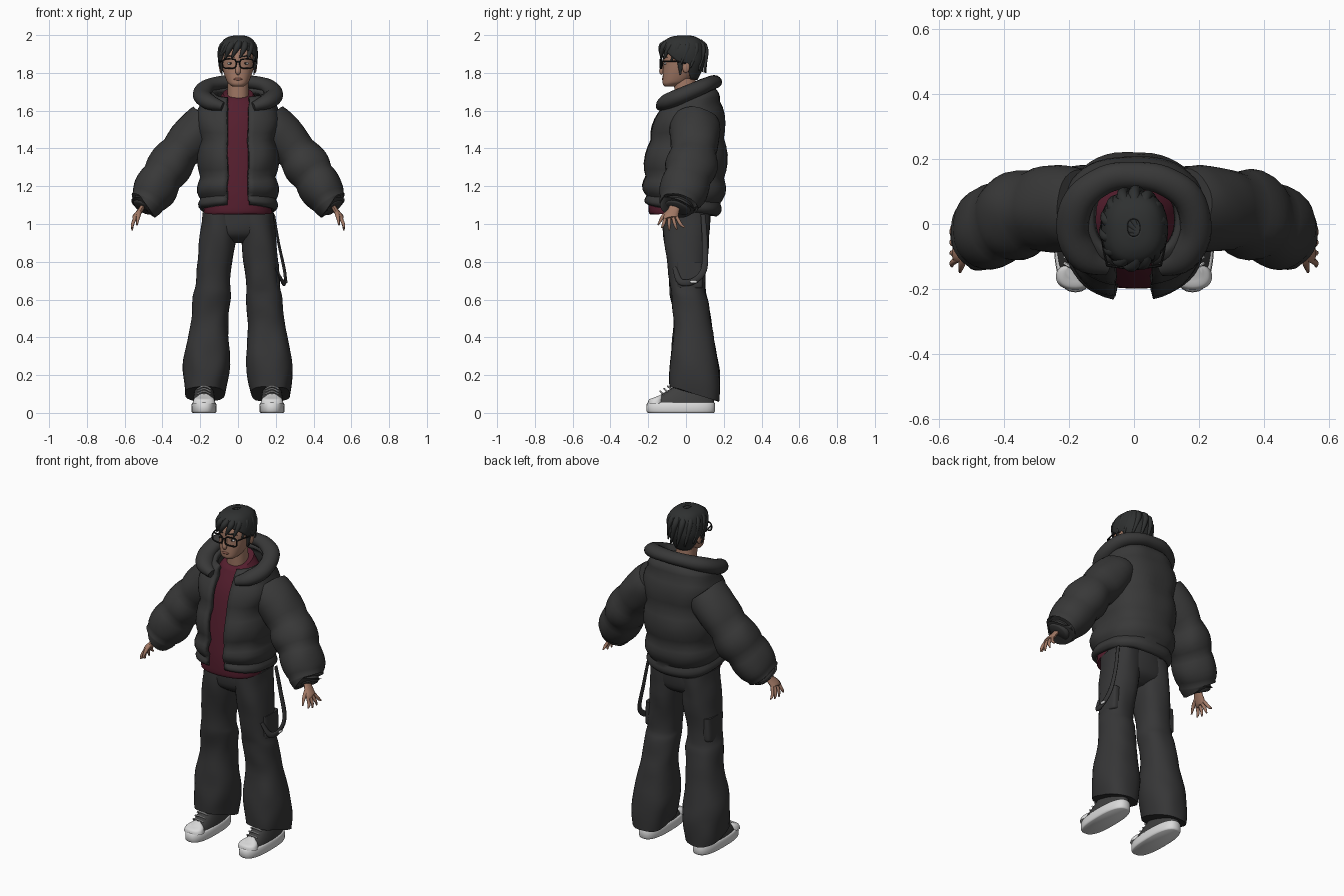
import bpy, bmesh, math
from mathutils import Vector, Matrix, noise

if "Cube" in bpy.data.objects:
    bpy.data.objects.remove(bpy.data.objects["Cube"], do_unlink=True)


def material(name, red, green, blue):
    mat = bpy.data.materials.new(name)
    mat.use_nodes = True
    mat.diffuse_color = (red, green, blue, 1)
    shader = mat.node_tree.nodes["Principled BSDF"]
    shader.inputs["Base Color"].default_value = mat.diffuse_color
    shader.inputs["Roughness"].default_value = .8
    return mat


JACKET = material("charcoal padding", .04, .04, .04)
TROUSERS = material("charcoal cotton", .037, .037, .038)
SHIRT = material("burgundy", .09, .013, .027)
SKIN = material("skin", .36, .19, .13)
HAIR = material("black hair", .028, .03, .03)
WHITE = material("white rubber", .7, .7, .7)
CANVAS = material("dark canvas", .05, .05, .05)
BLACK = material("black frame", .01, .01, .01)
LIPS = material("lips", .27, .11, .08)


def dense(points, steps):
    """Pass a smooth curve through the control tuples."""
    result = []
    last = len(points) - 1
    for i in range(last):
        span = points[max(i - 1, 0)], points[i], points[i + 1], points[min(i + 2, last)]
        for j in range(steps):
            t = j / steps
            result.append([b + t / 2 * (c - a + t * (2 * a - 5 * b + 4 * c - d + t * (3 * (b - c) + d - a)))
                           for a, b, c, d in zip(*span)])
    return result + [list(points[-1])]


def swell(row, steps, puff):
    """Padding bulges between control rings and is stitched down at them."""
    return 1 + puff * math.sin(math.pi * (row % steps) / steps)


def rounded(angle, power):
    """Sine and cosine of a superellipse."""
    return [math.copysign(abs(f) ** (2 / power), f) for f in (math.sin(angle), math.cos(angle))]


def finish(name, bm, mat):
    mesh = bpy.data.meshes.new(name)
    bm.to_mesh(mesh)
    bm.free()
    mesh.materials.append(mat)
    obj = bpy.data.objects.new(name, mesh)
    bpy.context.collection.objects.link(obj)
    bpy.ops.object.select_all(action='DESELECT')
    obj.select_set(True)
    bpy.context.view_layer.objects.active = obj
    bpy.ops.object.shade_smooth_by_angle(angle=math.radians(50))
    return obj


def bridge(name, rows, mat, closed=True, wrinkle=0):
    bm = bmesh.new()
    rows = [[bm.verts.new(p + noise.noise_vector(p * 9) * wrinkle) for p in row] for row in rows]
    count = len(rows[0])
    for low, high in zip(rows, rows[1:]):
        for i in range(count if closed else count - 1):
            j = (i + 1) % count
            bm.faces.new((low[i], low[j], high[j], high[i]))
    if closed:
        bm.faces.new(rows[0][::-1])
        bm.faces.new(rows[-1])
    bmesh.ops.remove_doubles(bm, verts=bm.verts, dist=1e-5)
    return finish(name, bm, mat)


def loft(name, rings, mat, centre=lambda z: 0, power=2.3, count=32, steps=5,
         tilt=(0, 0), opening=None, puff=0, wrinkle=0, thickness=0):
    """Stack rings of height, half width, front y and back y, tilted from first to last."""
    rows = []
    levels = dense(rings, steps)
    for i, (z, width, front, back) in enumerate(levels):
        bulge = swell(i, steps, puff)
        lean = tilt[0] + (tilt[1] - tilt[0]) * i / (len(levels) - 1)
        start = opening(z, width) if opening else 0
        row = []
        for j in range(count):
            u, v = rounded(start + 2 * (math.pi - start) * j / (count - bool(opening)), power)
            row.append(Vector((centre(z) + width * u * bulge,
                               (front + back) / 2 + v * (front - back) / 2 * bulge, z + lean * v)))
        rows.append(row)
    obj = bridge(name, rows, mat, not opening, wrinkle)
    if thickness:
        shell = obj.modifiers.new("thickness", 'SOLIDIFY')
        shell.thickness = thickness
        shell.offset = -1


def tube(name, points, mat, side=1, along=(.3, 1, .1), aspect=1, count=12, steps=5, puff=0, wrinkle=0):
    """Sweep along points of x, y, z and radius; aspect flattens across the along direction."""
    path = dense(points, steps)
    spine = [Vector((side * x, y, z)) for x, y, z, r in path]
    rows = []
    for i, centre in enumerate(spine):
        tangent = (spine[min(i + 1, len(spine) - 1)] - spine[max(i - 1, 0)]).normalized()
        a = Vector(along)
        a = (a - tangent * a.dot(tangent)).normalized()
        b = tangent.cross(a) * aspect
        radius = path[i][3] * swell(i, steps, puff)
        turns = [2 * math.pi * j / count for j in range(count)]
        rows.append([centre + (a * math.cos(t) + b * math.sin(t)) * radius for t in turns])
    bridge(name, rows, mat, wrinkle=wrinkle)


def ball(name, place, size, mat):
    bm = bmesh.new()
    bmesh.ops.create_uvsphere(bm, u_segments=16, v_segments=10, radius=1,
                              matrix=Matrix.Translation(place) @ Matrix.Diagonal((*size, 1)))
    finish(name, bm, mat)


# Quilted jacket, open down the front, with a rolled collar
loft("jacket_body", [(1.07, .19, -.2, .16), (1.13, .2, -.21, .18), (1.25, .2, -.215, .2), (1.45, .2, -.19, .2),
                     (1.63, .2, -.13, .18), (1.7, .13, -.1, .14)],
     JACKET, power=2.5, count=48, tilt=(.03, -.03), puff=.09, wrinkle=.006, thickness=.03,
     opening=lambda z, width: math.asin((.055 / width) ** 1.25))
collar = [(.08, -.13, 1.62, .024), (.15, -.1, 1.645, .04), (.19, -.02, 1.68, .042),
          (.165, .08, 1.725, .04), (.09, .135, 1.748, .037)]
mirrored = [(-x, y, z, r) for x, y, z, r in reversed(collar)]
tube("collar", collar + [(0, .15, 1.752, .035)] + mirrored, JACKET,
     along=(0, 0, 1), aspect=1.2, count=16, wrinkle=.004)

# Shirt and neck
loft("shirt", [(1.06, .18, -.19, .11), (1.1, .18, -.2, .12), (1.3, .17, -.185, .13),
               (1.55, .15, -.14, .13), (1.69, .08, -.08, .09)],
     SHIRT, tilt=(-.01, -.03), wrinkle=.004)
loft("neck", [(1.6, .056, -.055, .06), (1.77, .056, -.065, .05)], SKIN)

# Trouser seat
loft("trouser_hips", [(.9, .05, -.05, .06), (.95, .18, -.11, .12), (1.07, .185, -.12, .13)],
     TROUSERS, wrinkle=.004)

for side, label in ((1, "left_"), (-1, "right_")):
    # Puffy sleeve
    tube(label + "sleeve", [(.16, .05, 1.55, .12), (.31, .04, 1.38, .12), (.4, .01, 1.25, .123),
                            (.48, -.035, 1.12, .105), (.49, -.04, 1.105, .072), (.505, -.05, 1.08, .06)],
         JACKET, side, along=(0, 1, 0), aspect=.88, count=28, steps=6, puff=.12, wrinkle=.008)

    # Hand with spread fingers
    tube(label + "palm", [(.495, -.055, 1.11, .026), (.515, -.065, 1.075, .03), (.54, -.08, 1.04, .038),
                          (.547, -.08, 1.03, .033)], SKIN, side, along=(0, 1, 0), aspect=.45)
    for finger in range(4):
        y = -.108 + .019 * finger
        spread = .011 * (finger - 1)
        lift = .012 * abs(finger - 1.4)
        tube(label + "finger_" + str(finger), [
            (.54, y, 1.04, .009), (.558, y + spread, 1, .009), (.56, y + 2 * spread, .962 + lift, .004)],
            SKIN, side, count=8)
    tube(label + "thumb", [(.518, -.075, 1.075, .012), (.528, -.12, 1.04, .011), (.535, -.148, .995, .004)],
         SKIN, side, along=(1, 0, 0), count=8)

    # Flared trouser leg and cargo pocket
    loft(label + "trouser_leg", [
        (.1, .105, -.088, .178), (.25, .125, -.085, .176), (.45, .1, -.065, .142), (.6, .1, -.08, .12),
        (.68, .09, -.09, .1), (.9, .095, -.115, .12), (1.06, .09, -.12, .13)],
        TROUSERS, lambda z: side * (.1 + .075 * (1 - min(z, 1) ** 1.5)), tilt=(.04, 0), wrinkle=.009)
    loft(label + "cargo_pocket", [(.66, .025, -.04, .08), (.68, .032, -.05, .09), (.8, .025, -.05, .09)],
         TROUSERS, lambda z: side * .19, power=4)

    # Sneaker
    def foot(z):
        return side * .18

    loft(label + "shoe_sole", [(0, .061, -.2, .147), (.01, .067, -.21, .154), (.048, .065, -.208, .154),
                               (.056, .058, -.197, .148)], WHITE, foot, power=2.6, steps=2)
    loft(label + "shoe_upper", [(.05, .06, -.195, .148), (.09, .055, -.165, .148), (.17, .04, -.06, .14)],
         CANVAS, foot, tilt=(0, -.03))
    loft(label + "toe_cap", [(.05, .06, -.203, -.12), (.075, .052, -.196, -.12), (.09, .03, -.172, -.125)],
         WHITE, foot, tilt=(0, -.01))
    for row in range(4):
        y, z = -.13 + .02 * row, .1 + .0135 * row
        tube(label + "lace_" + str(row), [(.145, y + .01, z, .005), (.18, y - .006, z + .014, .005),
                                          (.215, y + .01, z, .005)], WHITE, side, count=6)

    # Eyes, ears and spectacles
    ball(label + "ear", (side * .09, 0, 1.83), (.01, .02, .03), SKIN)
    ball(label + "eye", (side * .04, -.109, 1.85), (.015, .007, .007), WHITE)
    ball(label + "iris", (side * .04, -.114, 1.85), (.006, .004, .006), BLACK)
    tube(label + "eyebrow", [(.018, -.122, 1.884, .003), (.045, -.117, 1.89, .004), (.07, -.1, 1.883, .002)],
         HAIR, side, count=6)
    rim = []
    for i in range(17):
        u, v = rounded(math.tau * i / 16, 3.3)
        rim.append((.046 + .036 * u, -.132 + .005 * u, 1.849 + .025 * v, .0043))
    tube(label + "spectacle_rim", rim, BLACK, side, along=(0, 1, 0), count=6, steps=2)
    tube(label + "spectacle_arm", [(.083, -.126, 1.862, .004), (.096, -.06, 1.862, .004), (.098, 0, 1.85, .004)],
         BLACK, side, along=(0, 0, 1), count=6)
    tube(label + "sideburn", [(.091, -.03, 1.89, .018), (.09, -.03, 1.84, .014), (.084, -.03, 1.79, .004)],
         HAIR, side, aspect=.6, count=8)

# Head
loft("head", [(1.727, .028, -.11, -.05), (1.738, .044, -.121, -.03), (1.76, .061, -.124, .02),
              (1.83, .084, -.121, .08), (1.9, .087, -.118, .085), (1.97, .055, -.08, .055)], SKIN)
tube("nose", [(0, -.112, 1.865, .008), (0, -.13, 1.81, .012), (0, -.122, 1.795, .008)],
     SKIN, along=(0, 1, 0), aspect=1.2)
ball("mouth", (0, -.121, 1.767), (.023, .007, .007), LIPS)
tube("spectacle_bridge", [(x, -.137, 1.858, .004) for x in (-.013, .013)], BLACK, count=6)

# Hair cap, open over the face, with swept locks
loft("hair_cap", [(1.765, .06, -.08, .06), (1.85, .098, -.12, .1), (1.91, .104, -.131, .102),
                  (1.965, .087, -.118, .085), (1.99, .058, -.085, .052), (1.998, .02, -.04, .015)],
     HAIR, opening=lambda z, width: 5 * math.sqrt(max(0, 1.93 - z)), wrinkle=.005, thickness=.01)
for i in range(14):
    root = math.tau * i / 14
    tip = root - .35
    tube("hair_lock_" + str(i), [
        (.02, -.03, 1.982, .01),
        (.083 * math.sin(root), -.015 - .11 * math.cos(root), 1.945, .018),
        (.1 * math.sin(tip), -.015 - .12 * math.cos(tip), 1.84 + .04 * math.cos(tip), .004)], HAIR, count=10)

# Hanging strap on the left hip
tube("hip_strap", [(.19, .09, 1.05, .006), (.215, .1, .9, .007), (.245, .095, .76, .008), (.25, .04, .698, .008),
                   (.235, -.03, .695, .008), (.2, -.06, .77, .006)], TROUSERS, along=(1, 0, 0), aspect=2.1)
ball("strap_clip", (.256, .04, .694), (.007, .02, .008), WHITE)
